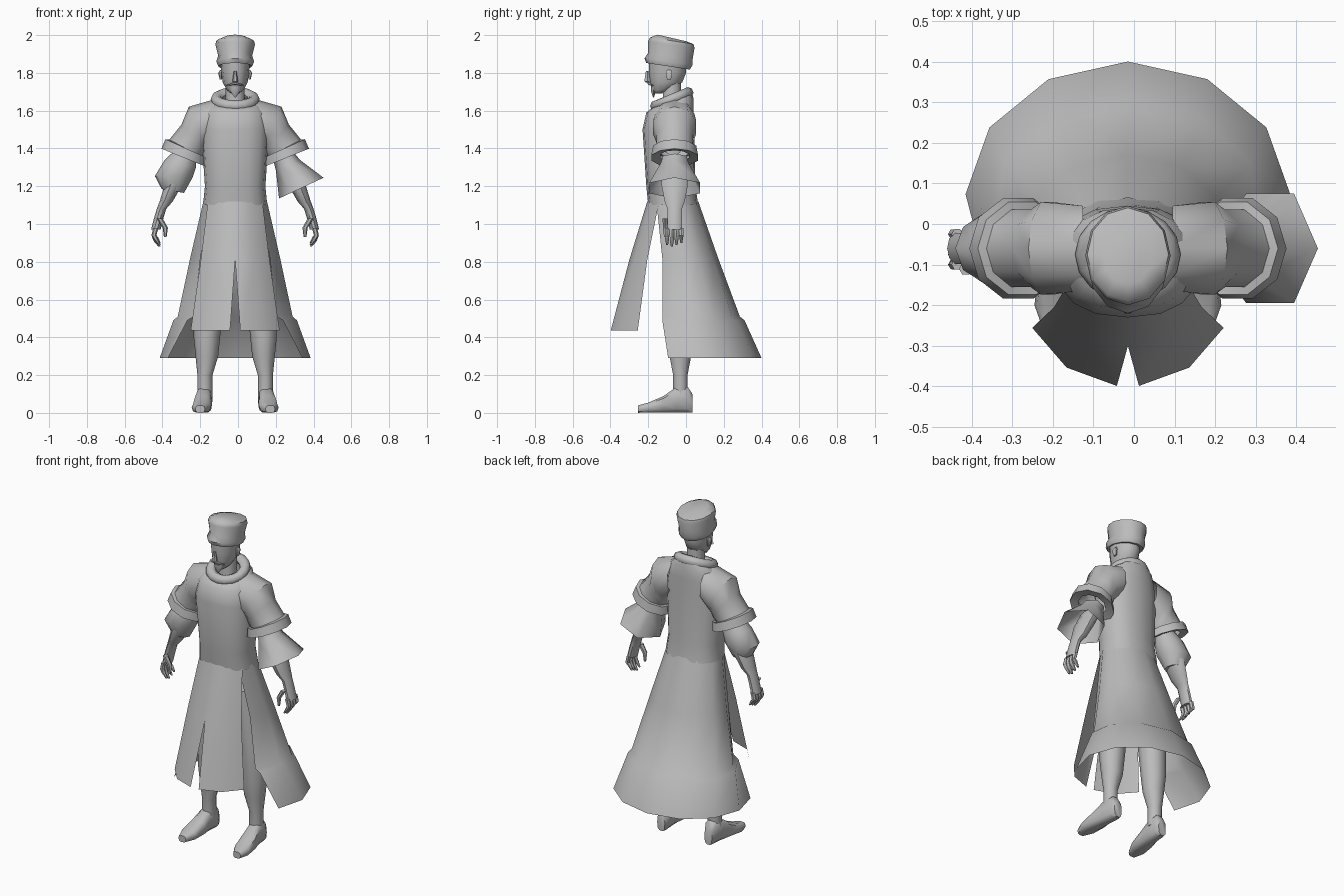
import bpy, bmesh
from math import sin, cos, pi, radians, copysign
from mathutils import Vector

if "Cube" in bpy.data.objects:
    bpy.data.objects.remove(bpy.data.objects["Cube"])

MIDLINE = -0.015  # x of the figure's own plane of symmetry

grey = bpy.data.materials.new("plain_grey")
grey.use_nodes = True
grey.diffuse_color = (0.5, 0.5, 0.5, 1)
grey.node_tree.nodes["Principled BSDF"].inputs["Base Color"].default_value = grey.diffuse_color


def ring(centre, axis, side, count=12, power=1):
    """Closed oval from a centre and its two half-axis vectors."""
    centre, axis, side = Vector(centre), Vector(axis), Vector(side)

    def soften(value):
        return copysign(abs(value) ** power, value)

    angles = [2 * pi * i / count for i in range(count)]
    return [centre + axis * soften(cos(a)) + side * soften(sin(a)) for a in angles]


def loft(name, rings, closed=True, caps=False, mirror=False, crease=50):
    """Skin a list of equal rings; optionally mirror the result across the body."""
    bm = bmesh.new()
    rows = [[bm.verts.new(point) for point in points] for points in rings]
    count = len(rows[0])
    for upper, lower in zip(rows, rows[1:]):
        for i in range(count if closed else count - 1):
            j = (i + 1) % count
            bm.faces.new((upper[i], upper[j], lower[j], lower[i]))
    if caps:
        bm.faces.new(rows[0])
        bm.faces.new(rows[-1])
    if closed:
        bmesh.ops.recalc_face_normals(bm, faces=bm.faces)
    mesh = bpy.data.meshes.new(name)
    bm.to_mesh(mesh)
    bm.free()
    mesh.materials.append(grey)
    part = bpy.data.objects.new(name, mesh)
    part.location.x = MIDLINE
    bpy.context.collection.objects.link(part)
    bpy.ops.object.select_all(action='DESELECT')
    part.select_set(True)
    bpy.context.view_layer.objects.active = part
    bpy.ops.object.shade_smooth_by_angle(angle=radians(crease))
    if mirror:
        part.modifiers.new("mirror", 'MIRROR').merge_threshold = 0.002


def oval(z, width, front, back, rise=0, count=16, power=1):
    """Level ring round the midline; rise lifts its back above its front."""
    centre = (0, (front + back) / 2, z)
    axis = (0, (back - front) / 2, rise / 2)
    return ring(centre, axis, (width, 0, 0), count, power)


def arc(z, width, depth, centre, start, stop, steps):
    """Open row of points on an ellipse, in degrees from the back midline."""
    angles = [radians(start + (stop - start) * i / steps) for i in range(steps + 1)]
    return [(width * sin(a), centre + depth * cos(a), z) for a in angles]


def sleeve(name, rows, side=1, deep=1, count=10, **options):
    """Rows of x, z, radius and slope in degrees of each sleeve opening."""
    rings = []
    for x, z, radius, slope in rows:
        a = radians(slope)
        rings.append(ring((side * x, -0.06, z),
                          (side * radius * cos(a), 0, radius * sin(a)),
                          (0, radius * deep, 0), count))
    loft(name, rings, **options)


def limb(name, rows, y, flat=1, count=10, mirror=True):
    """Capped upright tube from rows of x, z and radius."""
    rings = [ring((x, y, z), (r, 0, 0), (0, r * flat, 0), count) for x, z, r in rows]
    loft(name, rings, caps=True, mirror=mirror)


# Coat body, rising to the nape
torso = [(1.1, .17, -.2, .065), (1.2, .16, -.21, .05), (1.5, .18, -.23, .045),
         (1.59, .165, -.21, .04), (1.64, .14, -.18, .04, .05), (1.66, .1, -.16, .03, .08)]
loft("coat_torso", [oval(*row, power=.85) for row in torso])

# Rolled collar, swept round a small circle
collar = []
for step in range(9):
    turn = pi + step * pi / 4
    out = .03 * cos(turn)
    collar.append(oval(1.66 + .03 * sin(turn), .1 + out, -.16 - out, .01 + out, .07))
loft("collar", collar)

# Long skirt, open at the front, with a raised hem band
skirt = [(1.12, .17, .135, -.07, 130), (.82, .24, .18, -.01, 130), (.51, .31, .24, .045, 135),
         (.49, .33, .265, .045, 130), (.29, .4, .34, .06, 117)]
loft("coat_skirt", [arc(*row, -sweep, sweep, 8) for *row, sweep in skirt], closed=False)

# Front panel, split up the middle below the knee
panel = [(1.12, .17, .135, -.07, 122, 180), (.81, .21, .19, -.11, 120, 180),
         (.435, .26, .25, -.15, 115, 174)]
loft("coat_front_panel", [arc(*row, 2) for row in panel], closed=False, mirror=True)

# Upper sleeves with thick turned cuffs
sleeve("upper_sleeve", [
    (.11, 1.55, .11, 90), (.2, 1.51, .12, 68), (.22, 1.45, .1, 50), (.26, 1.4, .1, 28),
    (.26, 1.4, .12, 24), (.27, 1.35, .13, 22), (.27, 1.36, .08, 22)], mirror=True)

# Lower sleeves: gathered on the right, open bell on the left
sleeve("right_puffed_sleeve", [
    (.26, 1.37, .06, 22), (.29, 1.32, .085, 14), (.325, 1.25, .1, 2), (.33, 1.175, .06, 10),
    (.33, 1.185, .03, 10)], side=-1, deep=.9)
sleeve("left_bell_sleeve", [(.26, 1.35, .06, 22), (.28, 1.31, .07, 24), (.35, 1.19, .13, 25)],
       deep=1.2, count=6, crease=70)

# Forearms and palms
limb("forearm", [(.28, 1.3, .045), (.33, 1.2, .045), (.365, 1.12, .035), (.39, 1.08, .025),
                 (.405, 1.03, .025), (.42, .97, .025)], y=-.06, flat=1.6)

# Fingers curl inward, the outer ones shorter
fingers = ("index_finger", "middle_finger", "ring_finger", "little_finger")
for i, name in enumerate(fingers):
    tip = .88 + .01 * abs(i - 1)
    limb(name, [(.42, .98, .014), (.43, .94, .013), (.42, tip + .03, .012), (.4, tip, .006)],
         y=-.1 + .025 * i, count=6)
limb("thumb", [(.4, 1.03, .016), (.37, .98, .014), (.37, .93, .007)], y=-.11, count=6)

# Legs and pointed shoes
limb("leg", [(.09, .95, .085), (.14, .6, .08), (.15, .4, .07), (.15, .3, .06),
             (.16, .2, .04), (.16, .08, .04)], y=-.03)
shoe = [(.035, .026, .1), (.01, .04, .14), (-.05, .04, .14), (-.12, .05, .09),
        (-.2, .05, .055), (-.255, .025, .04)]
loft("shoe", [ring((.16 - .1 * min(y, 0), y, tall / 2), (wide, 0, 0), (0, 0, tall / 2), 10, .7)
              for y, wide, tall in shoe], caps=True, mirror=True)

# Neck and head
limb("neck", [(0, 1.56, .06), (0, 1.66, .05), (0, 1.77, .05)], y=-.075, mirror=False)
head = [(1.69, .02, -.17, -.13), (1.71, .045, -.18, -.07), (1.75, .066, -.19, -.02),
        (1.8, .073, -.197, 0), (1.86, .078, -.197, 0)]
loft("head", [oval(*row, count=12) for row in head], caps=True)

# Face and ears
limb("nose", [(0, 1.81, .007), (0, 1.77, .013), (0, 1.755, .015), (0, 1.75, .008)],
     y=-.205, flat=1.2, count=6, mirror=False)
limb("goatee", [(0, 1.725, .027), (0, 1.7, .024), (0, 1.67, .004)],
     y=-.172, flat=.6, count=6, mirror=False)
limb("ear", [(.074, 1.815, .006), (.08, 1.8, .01), (.076, 1.765, .006)],
     y=-.09, flat=2, count=6)
loft("moustache", [ring((x, -.197 + 10 * x * x, 1.745 - x / 4), (0, 0, .008 - x / 8),
                        (0, .007, 0), 6) for x in (0, .025, .045)], mirror=True)

# Tall soft hat, dipping to the back, with a thick brim roll
hat = [(1.84, .075, -.19, 0), (1.835, .09, -.21, .02), (1.86, .1, -.22, .035),
       (1.89, .09, -.2, .035), (1.95, .105, -.2, .045), (1.97, .1, -.19, .04),
       (1.985, .06, -.15, 0)]
loft("hat", [oval(*row, rise=-.035, count=12) for row in hat], caps=True)
